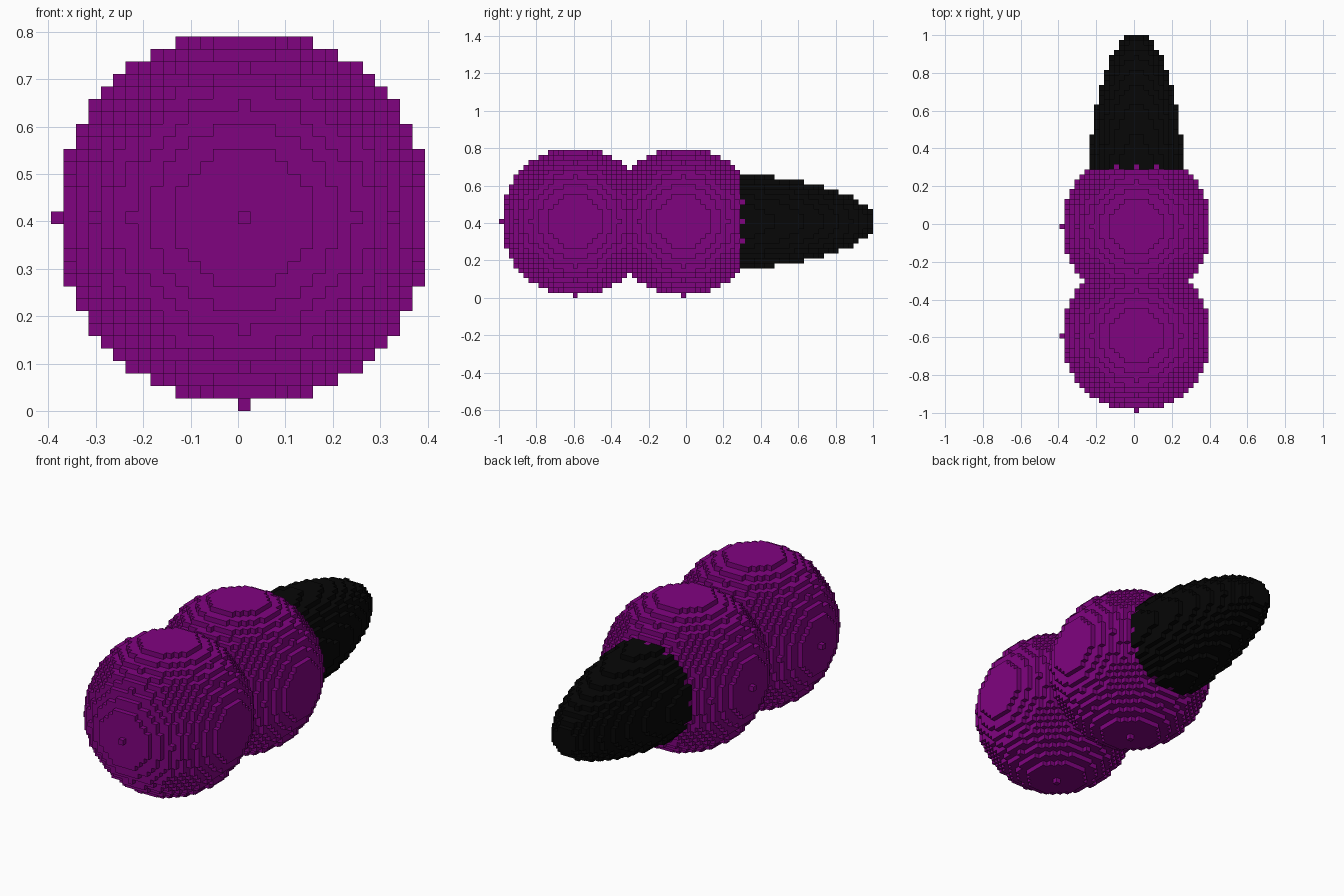
import bpy, bmesh
from mathutils import Vector

if "Cube" in bpy.data.objects:
    bpy.data.objects.remove(bpy.data.objects["Cube"])

V = 2 / 76          # edge length of one cube
MID_Z = 15          # grid height of the shared long axis


def material(name, rgb):
    m = bpy.data.materials.new(name)
    m.diffuse_color = (*rgb, 1)
    m.use_nodes = True
    m.node_tree.nodes["Principled BSDF"].inputs["Base Color"].default_value = m.diffuse_color
    return m


def ellipsoid(cy, radius, length):
    """Grid cells inside an ellipsoid lying along y."""
    return {(x, cy + y, z + MID_Z)
            for x in range(-radius, radius)
            for y in range(-length, length)
            for z in range(-radius, radius)
            if (x * x + z * z) / radius ** 2 + y * y / length ** 2 <= 1 + 1e-9}


def build(name, cells, solid, mat):
    """Skin the cells with square faces wherever they meet open air."""
    bm = bmesh.new()
    verts = {}

    def vert(p):
        if p not in verts:
            verts[p] = bm.verts.new(Vector(p) * V)
        return verts[p]

    for c in sorted(cells):
        for axis in range(3):
            u, w = (axis + 1) % 3, (axis + 2) % 3
            for side in (0, 1):
                n = list(c)
                n[axis] += 2 * side - 1
                if tuple(n) in solid:
                    continue
                loop = []
                for du, dw in ((0, 0), (1, 0), (1, 1), (0, 1)):
                    p = list(c)
                    p[axis] += side
                    p[u] += du
                    p[w] += dw
                    loop.append(vert(tuple(p)))
                bm.faces.new(loop if side else loop[::-1])
    mesh = bpy.data.meshes.new(name)
    bm.to_mesh(mesh)
    bm.free()
    mesh.materials.append(mat)
    bpy.context.collection.objects.link(bpy.data.objects.new(name, mesh))


purple = material("purple", (0.216, 0.001, 0.216))
black = material("black", (0.002, 0.002, 0.002))

# Two overlapping balls and a long pointed tail
front_ball = ellipsoid(-23, 15, 15)
rear_ball = ellipsoid(-1, 15, 15) - front_ball
tail = ellipsoid(2, 10, 36) - front_ball - rear_ball
solid = front_ball | rear_ball | tail

build("front_ball", front_ball, solid, purple)
build("rear_ball", rear_ball, solid, purple)
build("tail", tail, solid, black)
